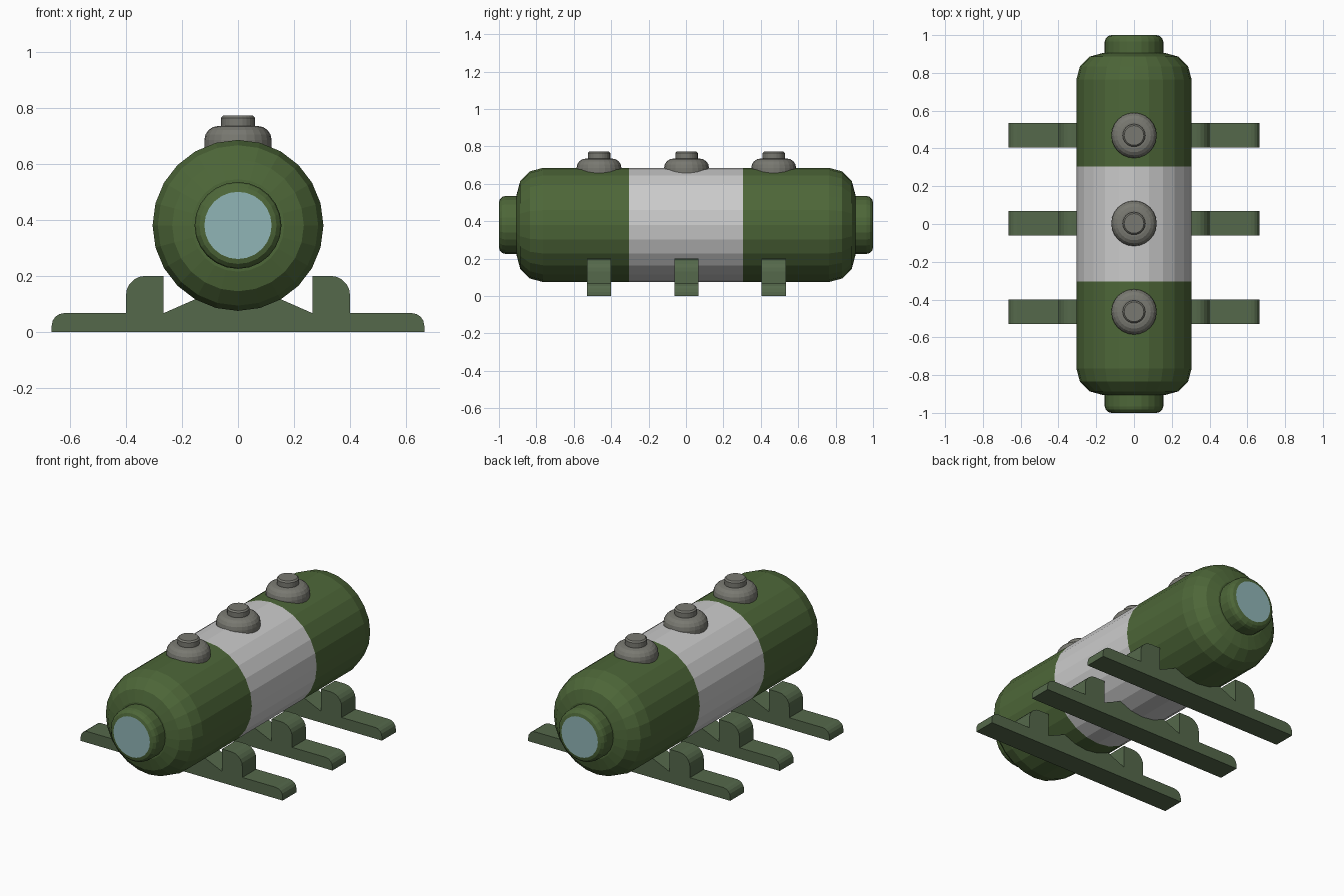
import bpy, bmesh
from math import sin, cos, pi
from mathutils import Matrix

if "Cube" in bpy.data.objects:
    bpy.data.objects.remove(bpy.data.objects["Cube"])


def material(name, rgb):
    m = bpy.data.materials.new(name)
    m.diffuse_color = (*rgb, 1)
    m.use_nodes = True
    m.node_tree.nodes["Principled BSDF"].inputs["Base Color"].default_value = m.diffuse_color
    return m


GREEN = material("green_paint", (0.075, 0.135, 0.04))
FRAME = material("frame_green", (0.09, 0.14, 0.07))
WHITE = material("pale_band", (0.6, 0.6, 0.6))
GLASS = material("pale_blue", (0.28, 0.46, 0.47))
METAL = material("valve_grey", (0.19, 0.19, 0.165))


def finish(bm, name, mats):
    bmesh.ops.recalc_face_normals(bm, faces=bm.faces[:])
    me = bpy.data.meshes.new(name)
    bm.to_mesh(me)
    bm.free()
    for m in mats:
        me.materials.append(m)
    ob = bpy.data.objects.new(name, me)
    bpy.context.collection.objects.link(ob)
    return ob


def lathe(name, profile, mats, matrix, sides=24, pick=None):
    """Spin (radius, height) points around local z, closing both ends."""
    bm = bmesh.new()
    rings = [[bm.verts.new((r * cos(2 * pi * i / sides), r * sin(2 * pi * i / sides), h))
              for i in range(sides)] for r, h in profile]
    for a, b in zip(rings, rings[1:]):
        for i in range(sides):
            j = (i + 1) % sides
            bm.faces.new((a[i], a[j], b[j], b[i]))
    bm.faces.new(rings[0])
    bm.faces.new(rings[-1])
    if pick:
        for f in bm.faces:
            f.material_index = pick(f.calc_center_median().z)
    bmesh.ops.transform(bm, matrix=matrix, verts=bm.verts[:])
    return finish(bm, name, mats)


def arc(cx, cy, r, steps):
    """Quarter round from the vertical side to the top, as (x, y) points."""
    return [(cx + r * cos(pi / 2 * k / steps), cy + r * sin(pi / 2 * k / steps))
            for k in range(steps + 1)]


# Tank with rounded shoulders, pale middle band and glazed end necks
half = [(0.305, 0.305)] + arc(0.165, 0.765, 0.14, 3)
half += [(0.155, 0.905)] + arc(0.12, 0.965, 0.035, 3)
profile = [(r, -h) for r, h in reversed(half)] + half


def tank_material(h):
    return 1 if abs(h) < 0.3 else 2 if abs(h) > 0.9995 else 0


lathe("tank", profile, [GREEN, WHITE, GLASS],
      Matrix.Translation((0, 0, 0.38)) @ Matrix.Rotation(pi / 2, 4, 'X'),
      pick=tank_material)

# Valve: domed base with a small cap
valve = [(0.12, 0.63)] + arc(0.07, 0.685, 0.05, 4) + [(0.06, 0.735)]
valve += arc(0.052, 0.764, 0.008, 1)

# Support: right half outline from the outer foot to the centre, then mirrored
outline = [(0.665, 0)] + arc(0.62, 0.022, 0.045, 4)
outline += [(0.40, 0.067)] + arc(0.33, 0.13, 0.07, 5)
outline += [(0.265, 0.20), (0.265, 0.067), (0.14, 0.122), (0, 0.10)]
outline += [(-x, z) for x, z in reversed(outline[:-1])]


def support(name, y, width=0.13):
    bm = bmesh.new()
    face = bm.faces.new([bm.verts.new((x, y - width / 2, z)) for x, z in outline])
    out = bmesh.ops.extrude_face_region(bm, geom=[face])
    moved = [v for v in out["geom"] if isinstance(v, bmesh.types.BMVert)]
    bmesh.ops.translate(bm, vec=(0, width, 0), verts=moved)
    return finish(bm, name, [FRAME])


for label, y in (("front", -0.465), ("middle", 0.003), ("back", 0.469)):
    lathe(label + "_valve", valve, [METAL], Matrix.Translation((0, y, 0)))
    support(label + "_support", y)
